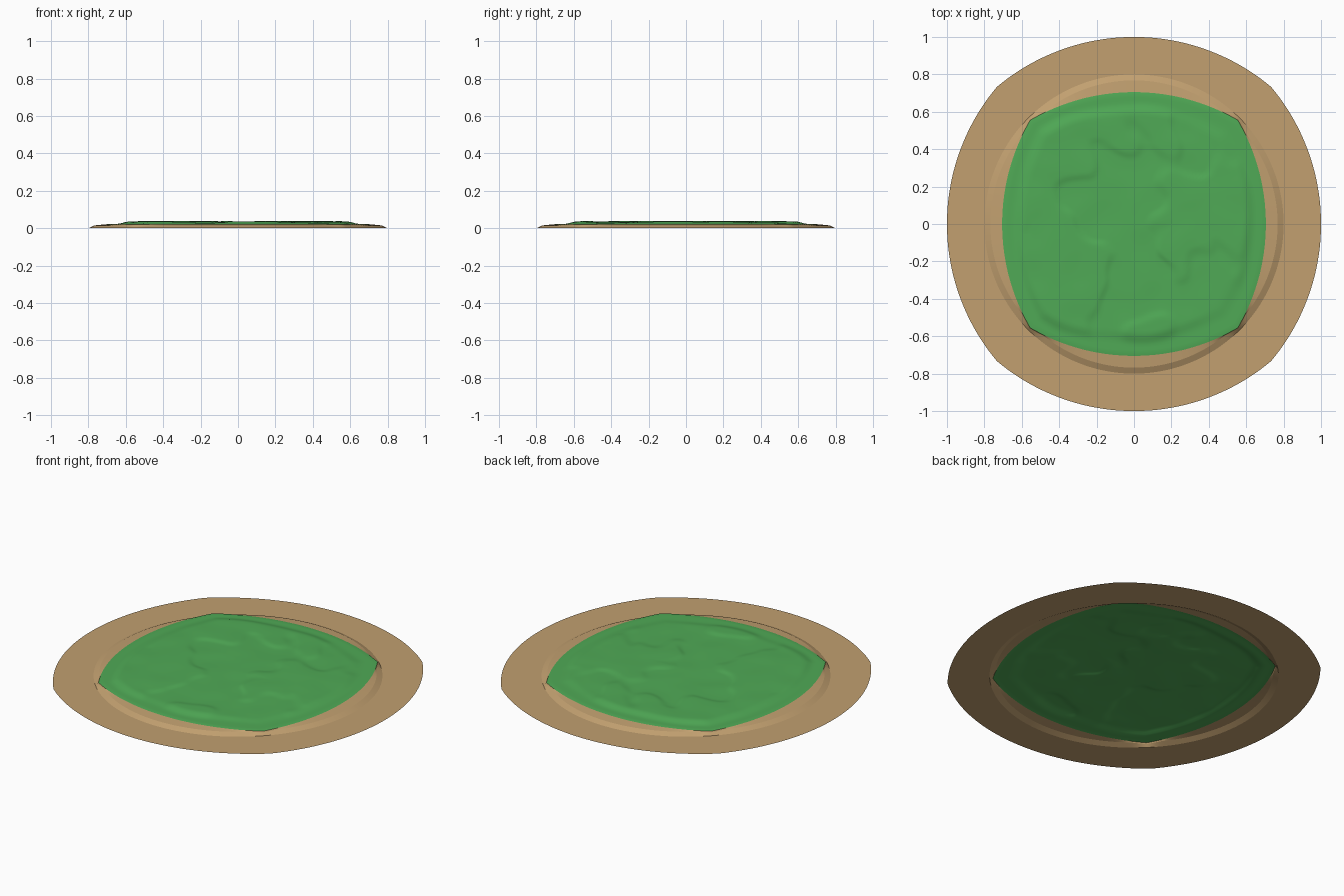
import bpy, bmesh, math
from mathutils import noise, Vector

if "Cube" in bpy.data.objects:
    bpy.data.objects.remove(bpy.data.objects["Cube"])

N = 192          # points around the island (multiple of 8 so corners are hit)
INNER = 48       # rings in the grass


def material(name, rgb):
    m = bpy.data.materials.new(name)
    m.diffuse_color = (*rgb, 1)
    m.use_nodes = True
    m.node_tree.nodes["Principled BSDF"].inputs["Base Color"].default_value = m.diffuse_color
    return m


def bulged_square(a, apex, corner):
    """Radius at angle a of a square whose four sides are circular arcs."""
    phi = (a + math.pi / 4) % (math.pi / 2) - math.pi / 4
    rad = (corner ** 2 + (apex - corner) ** 2) / (2 * (apex - corner))
    d = rad - apex
    return -d * math.cos(phi) + math.sqrt(rad ** 2 - (d * math.sin(phi)) ** 2)


def smooth(a, b, t):
    t = min(1, max(0, (t - a) / (b - a)))
    return t * t * (3 - 2 * t)


def grass_height(x, y, s):
    # low rolling plateau with small terraces, falling to the sand at the rim
    n = noise.noise(Vector((x * 2.6 + 3.1, y * 2.6 + 1.7, 0.4)))
    n2 = noise.noise(Vector((x * 7 + 8.0, y * 7, 2.3)))
    edge = 0.86 + 0.05 * n
    plateau = 1 - smooth(edge - 0.04, edge + 0.05, s)
    terrace = smooth(-0.1, 0.08, n + 0.35 * n2)
    z = 0.023 + 0.004 * (1 - s)
    return z + plateau * (0.006 + 0.006 * terrace + 0.003 * n2)


def grass_rim(a):
    return bulged_square(a, 0.705, 0.555)


def make_surface(name, rings, mat, centre=None):
    """Skin a list of rings of points, optionally closed by a centre point."""
    bm = bmesh.new()
    vs = [[bm.verts.new(p) for p in ring] for ring in rings]
    for r0, r1 in zip(vs, vs[1:]):
        for i in range(N):
            j = (i + 1) % N
            bm.faces.new((r0[i], r1[i], r1[j], r0[j]))
    if centre:
        c = bm.verts.new(centre)
        for i in range(N):
            bm.faces.new((c, vs[0][i], vs[0][(i + 1) % N]))
    for f in bm.faces:
        f.smooth = True
    me = bpy.data.meshes.new(name)
    bm.to_mesh(me)
    bm.free()
    me.materials.append(mat)
    ob = bpy.data.objects.new(name, me)
    bpy.context.collection.objects.link(ob)
    return ob


grass = material("grass green", (0.08, 0.402, 0.093))
sand = material("sand", (0.539, 0.352, 0.162))
angles = [2 * math.pi * i / N for i in range(N)]


def ring(radius, height):
    return [(radius(a) * math.cos(a), radius(a) * math.sin(a), height) for a in angles]


# grass plateau
rings = []
for k in range(1, INNER + 1):
    s = k / INNER
    pts = []
    for a in angles:
        r = grass_rim(a) * s
        x, y = r * math.cos(a), r * math.sin(a)
        z = 0.021 if k == INNER else grass_height(x, y, s)
        pts.append((x, y, z))
    rings.append(pts)
make_surface("grass_plateau", rings, grass, (0, 0, grass_height(0, 0, 0)))

# beach: gentle slope, low circular step, then the flat outer shelf
make_surface("beach_slope", [
    ring(grass_rim, 0.021),
    ring(lambda a: max(grass_rim(a) + 0.004, 0.768), 0.015)], sand)
make_surface("beach_step", [
    ring(lambda a: max(grass_rim(a) + 0.004, 0.768), 0.015),
    ring(lambda a: 0.8, 0.0)], sand)
make_surface("sand_shelf", [
    ring(lambda a: 0.8, 0.0),
    ring(lambda a: bulged_square(a, 1.0, 0.733), 0.0)], sand)
